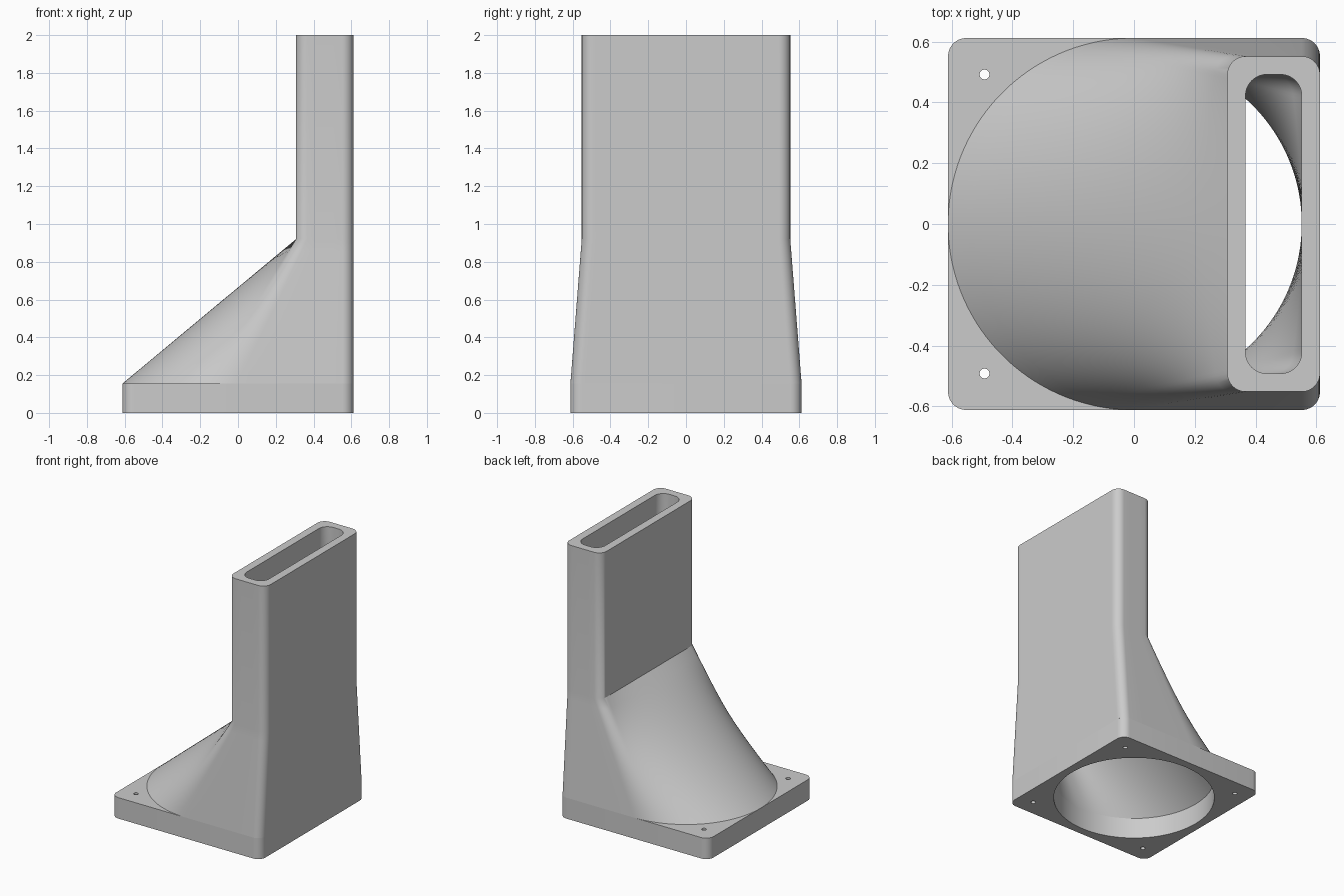
import bpy, bmesh
from math import sin, cos, pi, radians

if "Cube" in bpy.data.objects:
    bpy.data.objects.remove(bpy.data.objects["Cube"], do_unlink=True)

HALF, WALL, RAD = 0.612, 0.06, 0.06      # footprint half size, wall, corner radius
BASE_Z, NECK_Z, TOP_Z = 0.155, 0.92, 2.0
BORE = HALF - WALL
SLOT_X0, SLOT_Y = 0.307, 0.552           # outer duct: left face and half width

grey = bpy.data.materials.new("plain_grey")
grey.use_nodes = True
grey.diffuse_color = (0.6, 0.6, 0.6, 1)
grey.node_tree.nodes["Principled BSDF"].inputs["Base Color"].default_value = (0.6, 0.6, 0.6, 1)


def finish(obj):
    """Weld, orient, colour and shade a mesh object."""
    bm = bmesh.new()
    bm.from_mesh(obj.data)
    bmesh.ops.remove_doubles(bm, verts=bm.verts, dist=1e-5)
    bmesh.ops.recalc_face_normals(bm, faces=bm.faces)
    bm.to_mesh(obj.data)
    bm.free()
    obj.data.materials.clear()
    obj.data.materials.append(grey)
    bpy.ops.object.select_all(action='DESELECT')
    obj.select_set(True)
    bpy.context.view_layer.objects.active = obj
    bpy.ops.object.shade_smooth_by_angle(angle=radians(30))


def arc(cx, cy, r, a0, a1, n):
    """n points along an arc, end point left out."""
    return [(cx + r * cos(a0 + (a1 - a0) * i / n), cy + r * sin(a0 + (a1 - a0) * i / n))
            for i in range(n)]


def line(p, q, n):
    return [(p[0] + (q[0] - p[0]) * i / n, p[1] + (q[1] - p[1]) * i / n) for i in range(n)]


def mirrored(half, x_end):
    """Close a back half outline (left to right) by mirroring it in y."""
    back = half + [(x_end, 0)]
    return back + [(x, -y) for x, y in reversed(back[1:-1])]


def slot(x0, x1, y, r, counts, x_mid):
    """Rounded rectangle outline; counts are the points on each stretch."""
    a, b, c, d, e, f = counts
    half = (line((x0, 0), (x0, y - r), a) + arc(x0 + r, y - r, r, pi, pi / 2, b)
            + line((x0 + r, y), (x_mid, y), c) + line((x_mid, y), (x1 - r, y), d)
            + arc(x1 - r, y - r, r, pi / 2, 0, e) + line((x1, y - r), (x1, 0), f))
    return mirrored(half, x1)


# Outlines of the hood and duct, all with matching point counts
outer_foot = mirrored(
    arc(0, 0, HALF, pi, pi / 2, 48) + line((0, HALF), (HALF - RAD, HALF), 4)
    + arc(HALF - RAD, HALF - RAD, RAD, pi / 2, 0, 12)
    + line((HALF, HALF - RAD), (HALF, 0), 32), HALF)
outer_slot = slot(SLOT_X0, HALF, SLOT_Y, RAD, (40, 8, 0, 4, 12, 32), SLOT_X0 + RAD)
inner_foot = mirrored(arc(0, 0, BORE, pi, 0, 96), BORE)
inner_slot = slot(SLOT_X0 + WALL, BORE, SLOT_Y - WALL, 0.07, (36, 10, 2, 2, 10, 36),
                  (SLOT_X0 + WALL + BORE) / 2)


def blend(low, high, steps=12):
    """Rings of the ruled surface from the foot outline to the neck outline."""
    rings = []
    for s in range(steps + 1):
        t = s / steps
        z = BASE_Z + (NECK_Z - BASE_Z) * t
        rings.append([(a[0] + (b[0] - a[0]) * t, a[1] + (b[1] - a[1]) * t, z)
                      for a, b in zip(low, high)])
    return rings + [[(x, y, TOP_Z) for x, y in high]]


# Hood and duct: up the outside, over the rim, down the inside
rings = blend(outer_foot, outer_slot) + blend(inner_foot, inner_slot)[::-1]
bm = bmesh.new()
loops = [[bm.verts.new(p) for p in ring] for ring in rings]
for k, low in enumerate(loops):
    high = loops[(k + 1) % len(loops)]
    for i in range(len(low)):
        j = (i + 1) % len(low)
        bm.faces.new((low[i], low[j], high[j], high[i]))
mesh = bpy.data.meshes.new("hood_and_duct")
bm.to_mesh(mesh)
bm.free()
hood = bpy.data.objects.new("hood_and_duct", mesh)
bpy.context.collection.objects.link(hood)
finish(hood)

# Base plate: rounded square with the round bore and four screw holes
c = HALF - RAD
outline = []
for k, (sx, sy) in enumerate([(1, 1), (-1, 1), (-1, -1), (1, -1)]):
    outline += arc(sx * c, sy * c, RAD, k * pi / 2, (k + 1) * pi / 2, 8)
    outline.append((sx * c + RAD * cos((k + 1) * pi / 2), sy * c + RAD * sin((k + 1) * pi / 2)))
splines = [outline, arc(0, 0, BORE, 0, 2 * pi, 192)]
splines += [arc(sx * 0.492, sy * 0.492, 0.016, 0, 2 * pi, 24) for sx in (-1, 1) for sy in (-1, 1)]

curve = bpy.data.curves.new("base_plate", 'CURVE')
curve.dimensions = '2D'
curve.fill_mode = 'BOTH'
curve.extrude = BASE_Z / 2
for pts in splines:
    sp = curve.splines.new('POLY')
    sp.points.add(len(pts) - 1)
    for p, (x, y) in zip(sp.points, pts):
        p.co = (x, y, 0, 1)
    sp.use_cyclic_u = True
plate = bpy.data.objects.new("base_plate", curve)
bpy.context.collection.objects.link(plate)
plate.location.z = BASE_Z / 2
bpy.ops.object.select_all(action='DESELECT')
plate.select_set(True)
bpy.context.view_layer.objects.active = plate
bpy.ops.object.convert(target='MESH')
finish(bpy.context.view_layer.objects.active)
